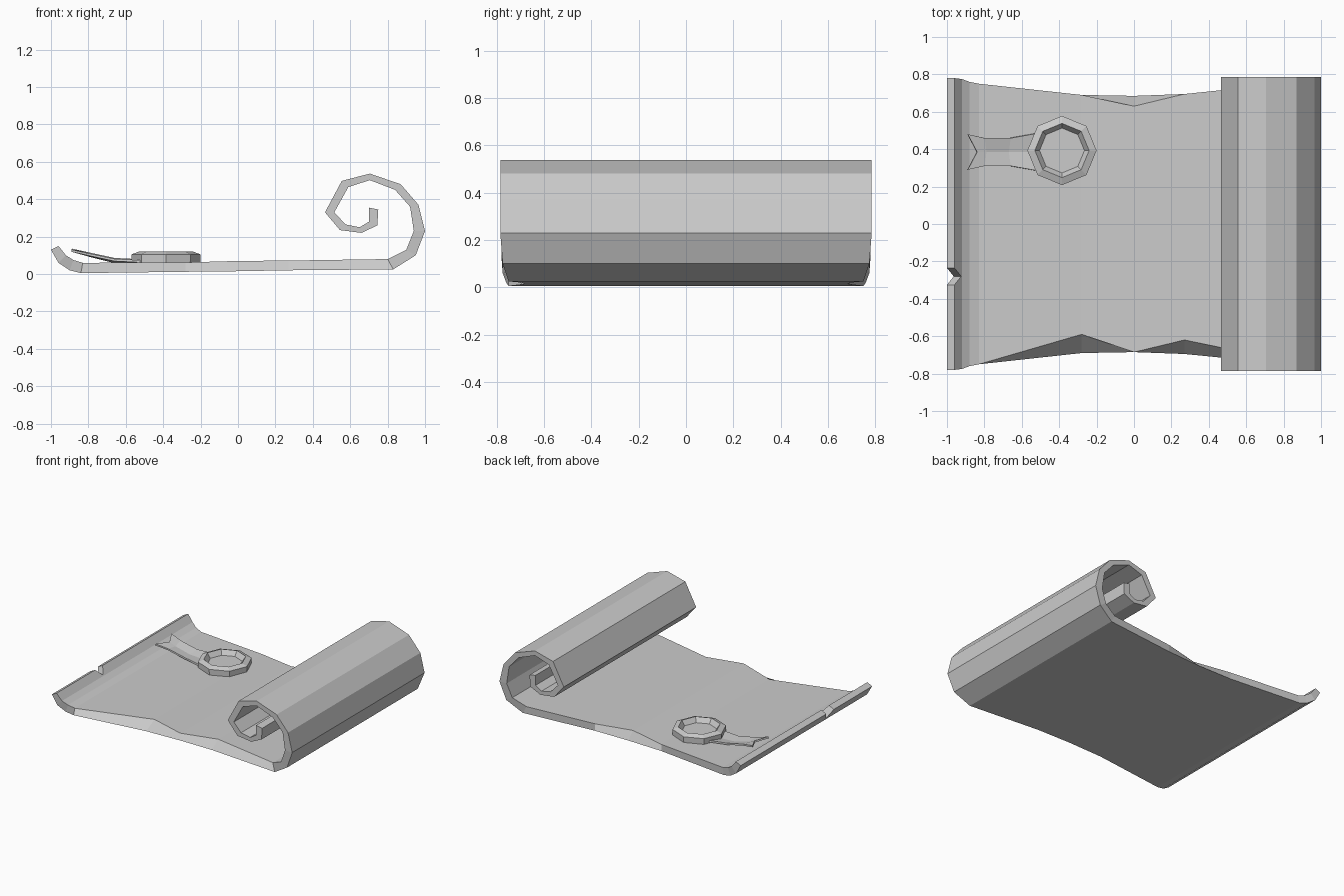
import bpy
import bmesh
from math import cos, sin, tau

if "Cube" in bpy.data.objects:
    bpy.data.objects.remove(bpy.data.objects["Cube"])

# One plain grey for everything
grey = bpy.data.materials.new("plain_grey")
grey.use_nodes = True
GREY = (0.6, 0.6, 0.6, 1)
grey.diffuse_color = GREY
grey.node_tree.nodes["Principled BSDF"].inputs["Base Color"].default_value = GREY


def finish(bm, name):
    bmesh.ops.recalc_face_normals(bm, faces=bm.faces)
    mesh = bpy.data.meshes.new(name)
    bm.to_mesh(mesh)
    bm.free()
    mesh.materials.append(grey)
    obj = bpy.data.objects.new(name, mesh)
    bpy.context.collection.objects.link(obj)
    return obj


def bridge(bm, a, b, closed=False):
    """Join two equally long rows of vertices with quads."""
    n = len(a)
    for k in range(n if closed else n - 1):
        m = (k + 1) % n
        bm.faces.new((a[k], a[m], b[m], b[k]))


# Paper: outer and inner line of the rolled sheet, from the free end to the core
outer = [(-1, .13), (-.96, .06), (-.9, .02), (-.84, .005), (-.28, .012), (0, .015),
         (.27, .02), (.83, .025), (.95, .1), (1, .23), (.965, .37), (.87, .48),
         (.705, .537), (.555, .498), (.465, .33), (.545, .235), (.66, .22),
         (.745, .26), (.75, .345)]
inner = [(-.96, .15), (-.92, .1), (-.88, .075), (-.83, .06), (-.28, .062), (0, .07),
         (.27, .072), (.8, .08), (.9, .13), (.94, .23), (.92, .36), (.84, .45),
         (.705, .502), (.59, .465), (.515, .33), (.575, .265), (.65, .25),
         (.7, .28), (.7, .355)]
half = [.78, .775, .76, .75, .69, .685, .695, .75, .775] + [.785] * 10
# Worn bites out of the upper edge, by station
front_bite = {4: .1, 6: .075, 7: .02}
back_bite = {5: .055}

bm = bmesh.new()


def paper_row(line, i, front, back):
    row = []
    for j, y in enumerate((-front, -.325, -.28, -.235, back)):
        x, z = line[i]
        if i == 0 and j == 2:      # nick in the free end
            x, z = [p + (q - p) * .9 for p, q in zip(line[0], line[1])]
        row.append(bm.verts.new((x, y, z)))
    return row


rings = []
for i, w in enumerate(half):
    low = paper_row(outer, i, w, w)
    up = paper_row(inner, i, w - front_bite.get(i, 0), w - back_bite.get(i, 0))
    rings.append(low + up[::-1])
for a, b in zip(rings, rings[1:]):
    bridge(bm, a, b, closed=True)
for ring in (rings[0], rings[-1]):     # close both sheet ends
    bridge(bm, ring[:5], ring[:4:-1])
finish(bm, "paper_sheet")

# Seal: eight-sided disc with a raised rim and sunken middle
bm = bmesh.new()
loops = []
for r, z in ((.183, .055), (.185, .105), (.145, .12), (.12, .085)):
    loops.append([bm.verts.new((-.385 + r * cos(tau * k / 8), .393 + r * sin(tau * k / 8), z))
                  for k in range(8)])
for a, b in zip(loops, loops[1:]):
    bridge(bm, a, b, closed=True)
bm.faces.new(loops[0])
bm.faces.new(loops[-1])
finish(bm, "wax_seal")

# Ribbon: swallow-tailed strip with a soft crease: edge x, middle x, half width, height
bm = bmesh.new()
rows = []
for xe, xm, w, z in ((-.89, -.84, .095, .125), (-.8, -.79, .075, .105),
                     (-.66, -.67, .075, .075), (-.52, -.53, .1, .068)):
    rows.append([bm.verts.new(p) for p in ((xe, .385 - w, z), (xm, .385, z - .008),
                                           (xe, .385 + w, z + .005))])
for a, b in zip(rows, rows[1:]):
    bridge(bm, a, b)
ribbon = finish(bm, "ribbon_tail")
solid = ribbon.modifiers.new("thickness", 'SOLIDIFY')
solid.thickness = .012
solid.offset = 0
